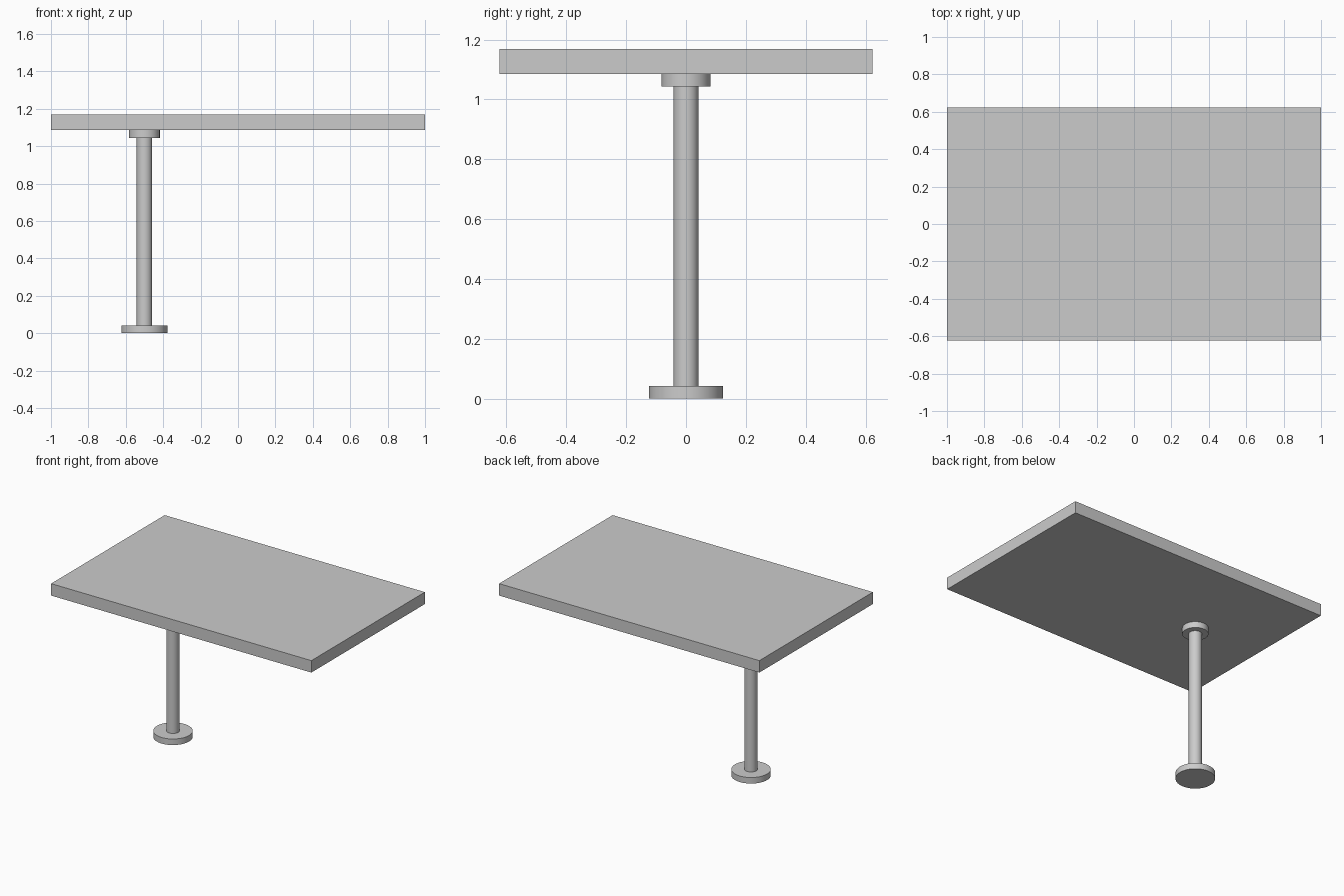
import bpy
import math

if "Cube" in bpy.data.objects:
    bpy.data.objects.remove(bpy.data.objects["Cube"])

POST_X = -0.5


def disc(name, radius, z0, z1):
    """Upright cylinder on the pedestal axis, smooth sides and sharp rims."""
    bpy.ops.mesh.primitive_cylinder_add(
        vertices=48, radius=radius, depth=z1 - z0,
        location=(POST_X, 0, (z0 + z1) / 2))
    bpy.context.object.name = name
    bpy.ops.object.shade_smooth_by_angle(angle=math.radians(30))


# Pedestal: floor plate, post, mounting flange
disc("base_plate", 0.124, 0.0, 0.042)
disc("post", 0.0415, 0.042, 1.043)
disc("top_flange", 0.082, 1.043, 1.085)

# Rectangular table top
bpy.ops.mesh.primitive_cube_add(size=1, location=(0, 0, 1.1265))
table_top = bpy.context.object
table_top.name = "table_top"
table_top.scale = (2.0, 1.246, 0.083)
bpy.ops.object.transform_apply(location=False, rotation=False, scale=True)
